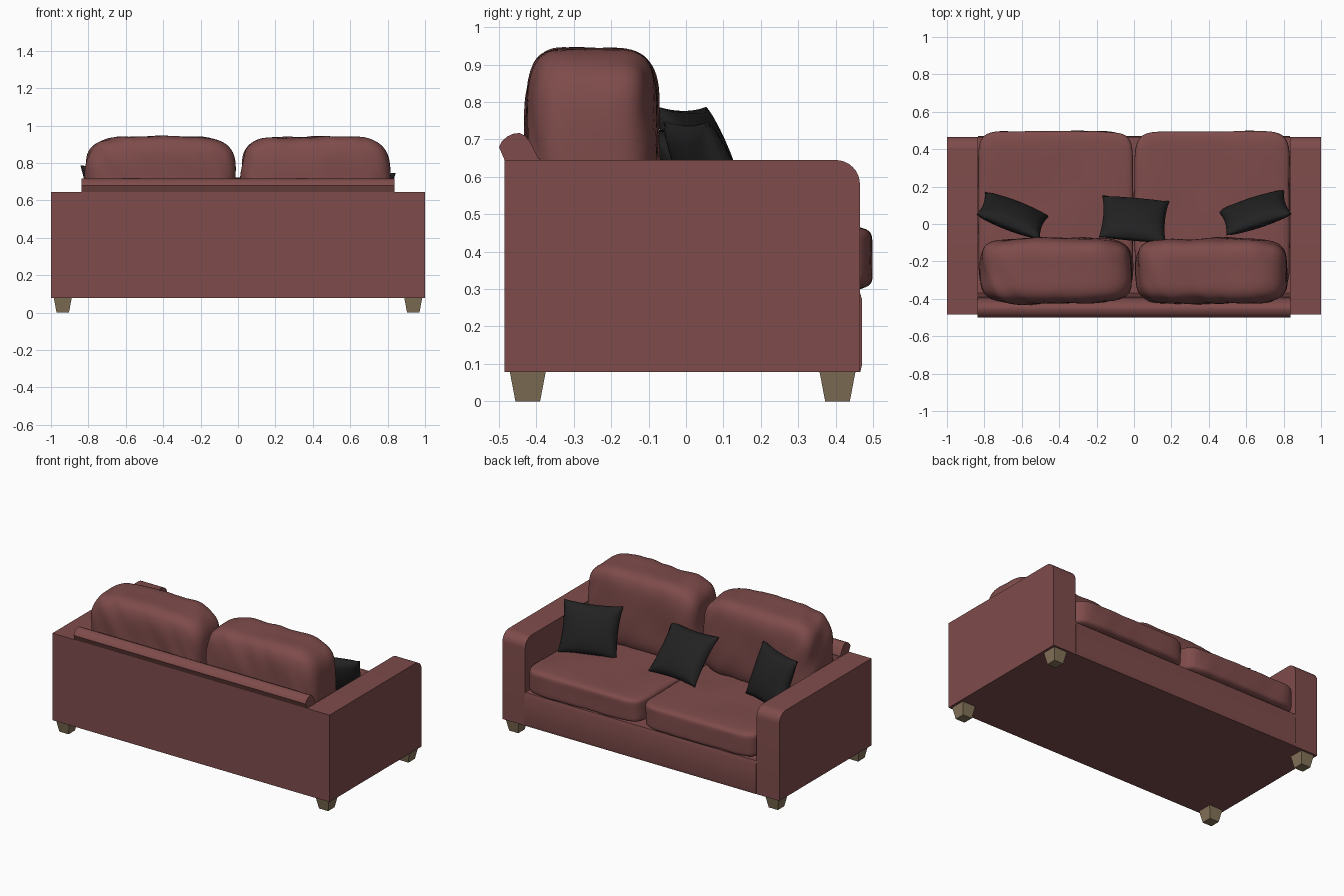
import bpy, bmesh, math
from mathutils import Vector, Matrix, noise

if "Cube" in bpy.data.objects:
    bpy.data.objects.remove(bpy.data.objects["Cube"])


def material(name, rgb):
    m = bpy.data.materials.new(name)
    m.diffuse_color = (*rgb, 1)
    m.use_nodes = True
    m.node_tree.nodes["Principled BSDF"].inputs["Base Color"].default_value = m.diffuse_color
    return m


FABRIC = material("dusty red fabric", (0.21, 0.072, 0.07))
BLACK = material("black fabric", (0.016, 0.016, 0.016))
WOOD = material("tan wood", (0.23, 0.17, 0.10))


def finish(bm, name, mat, angle=35):
    bmesh.ops.recalc_face_normals(bm, faces=bm.faces)
    me = bpy.data.meshes.new(name)
    bm.to_mesh(me)
    bm.free()
    me.materials.append(mat)
    me.shade_smooth()
    me.set_sharp_from_angle(angle=math.radians(angle))
    ob = bpy.data.objects.new(name, me)
    bpy.context.collection.objects.link(ob)
    return ob


def extrude_profile(name, yz, x0, x1, mat):
    """Side profile in (y, z) swept from x0 to x1."""
    bm = bmesh.new()
    face = bm.faces.new([bm.verts.new((x0, y, z)) for y, z in yz])
    new = bmesh.ops.extrude_face_region(bm, geom=[face])["geom"]
    bmesh.ops.translate(bm, vec=(x1 - x0, 0, 0),
                        verts=[v for v in new if isinstance(v, bmesh.types.BMVert)])
    return finish(bm, name, mat)


def grid_cube(cuts):
    bm = bmesh.new()
    bmesh.ops.create_cube(bm, size=2)
    bmesh.ops.subdivide_edges(bm, edges=bm.edges[:], cuts=cuts, use_grid_fill=True)
    return bm


def cushion(name, center, half, power, taper, wrinkle, seed):
    """Rounded box with a narrower top and soft fabric folds."""
    bm = grid_cube(30)
    for v in bm.verts:
        # crowd the grid toward the edges, then round it off
        c = Vector([math.sin(a * math.pi / 2) for a in v.co])
        c /= sum(abs(a) ** power for a in c) ** (1 / power)
        s = 1 - taper * max(0, c.z) ** 2
        v.co = Vector((c.x * half[0] * s, c.y * half[1], c.z * half[2])) + Vector(center)
    bm.normal_update()
    for v in bm.verts:
        p = v.co
        diag = p.x + 0.5 * p.y + 0.5 * p.z
        fold = noise.noise(Vector((diag * 11 + seed, p.y * 3, p.z * 3)))
        lump = noise.noise(p * 4 + Vector((seed, 0, 0)))
        v.co += v.normal * (wrinkle * fold + wrinkle * lump)
    return finish(bm, name, FABRIC, 60)


def pillow(name, center, half_w, half_h, lean, yaw):
    """Scatter pillow: pinched edges, pointed corners, plump middle."""
    bm = grid_cube(17)
    for v in bm.verts:
        u, w, t = v.co
        plump = (max(0, 1 - u * u) * max(0, 1 - w * w)) ** 0.45
        v.co = (half_w * u * (1 - 0.07 * (1 - w * w)),
                half_h * w * (1 - 0.07 * (1 - u * u)),
                t * (0.004 + 0.055 * plump))
    bm.transform(Matrix.Translation(center)
                 @ Matrix.Rotation(math.radians(yaw), 4, 'Z')
                 @ Matrix.Rotation(math.radians(90 + lean), 4, 'X'))
    return finish(bm, name, BLACK, 60)


# Arms with a rounded top front corner
R = 0.065
arc = [(0.465 - R + R * math.cos(a), 0.645 - R + R * math.sin(a))
       for a in (math.radians(i * 11.25) for i in range(9))]
arm = [(-0.485, 0.078), (0.465, 0.078)] + arc + [(-0.485, 0.645)]
for side, s in (("left", -1), ("right", 1)):
    extrude_profile(side + "_arm", arm, s * 0.835, s * 1.0, FABRIC)

# Base frame and back panel in one L-shaped profile
frame = [(-0.485, 0.078), (0.466, 0.078), (0.471, 0.10), (0.471, 0.27), (0.464, 0.295),
         (-0.37, 0.295), (-0.39, 0.65), (-0.485, 0.65)]
extrude_profile("base_and_back", frame, -0.835, 0.835, FABRIC)

# Rolled rail along the top of the back
rail = [(-0.483, 0.64), (-0.50, 0.68), (-0.492, 0.695), (-0.478, 0.708), (-0.46, 0.716),
        (-0.445, 0.717), (-0.43, 0.71), (-0.415, 0.69), (-0.39, 0.64)]
extrude_profile("back_rail", rail, -0.837, 0.837, FABRIC)

# Seat and back cushions
for side, s in (("left", -1), ("right", 1)):
    cushion(side + "_seat_cushion", (s * 0.418, 0.06, 0.383), (0.415, 0.436, 0.086),
            9, 0.0, 0.005, 3 + s)
    cushion(side + "_back_cushion", (s * 0.415, -0.25, 0.685), (0.402, 0.174, 0.258),
            4.5, 0.035, 0.011, 11 + s)

# Scatter pillows
pillow("left_pillow", (-0.65, 0.045, 0.63), 0.18, 0.168, 22, -21)
pillow("middle_pillow", (0.0, 0.025, 0.60), 0.178, 0.165, 42, -5)
pillow("right_pillow", (0.648, 0.06, 0.60), 0.182, 0.16, 24, 18)

# Tapered square legs
for sx in (-1, 1):
    for cy, end in ((-0.423, "back"), (0.405, "front")):
        bm = bmesh.new()
        bmesh.ops.create_cube(bm, size=1)
        for v in bm.verts:
            top = v.co.z > 0
            w = 0.096 if top else 0.066
            v.co = (sx * 0.937 + v.co.x * w, cy + v.co.y * w, 0.079 if top else 0)
        finish(bm, ("left_" if sx < 0 else "right_") + end + "_leg", WOOD)
